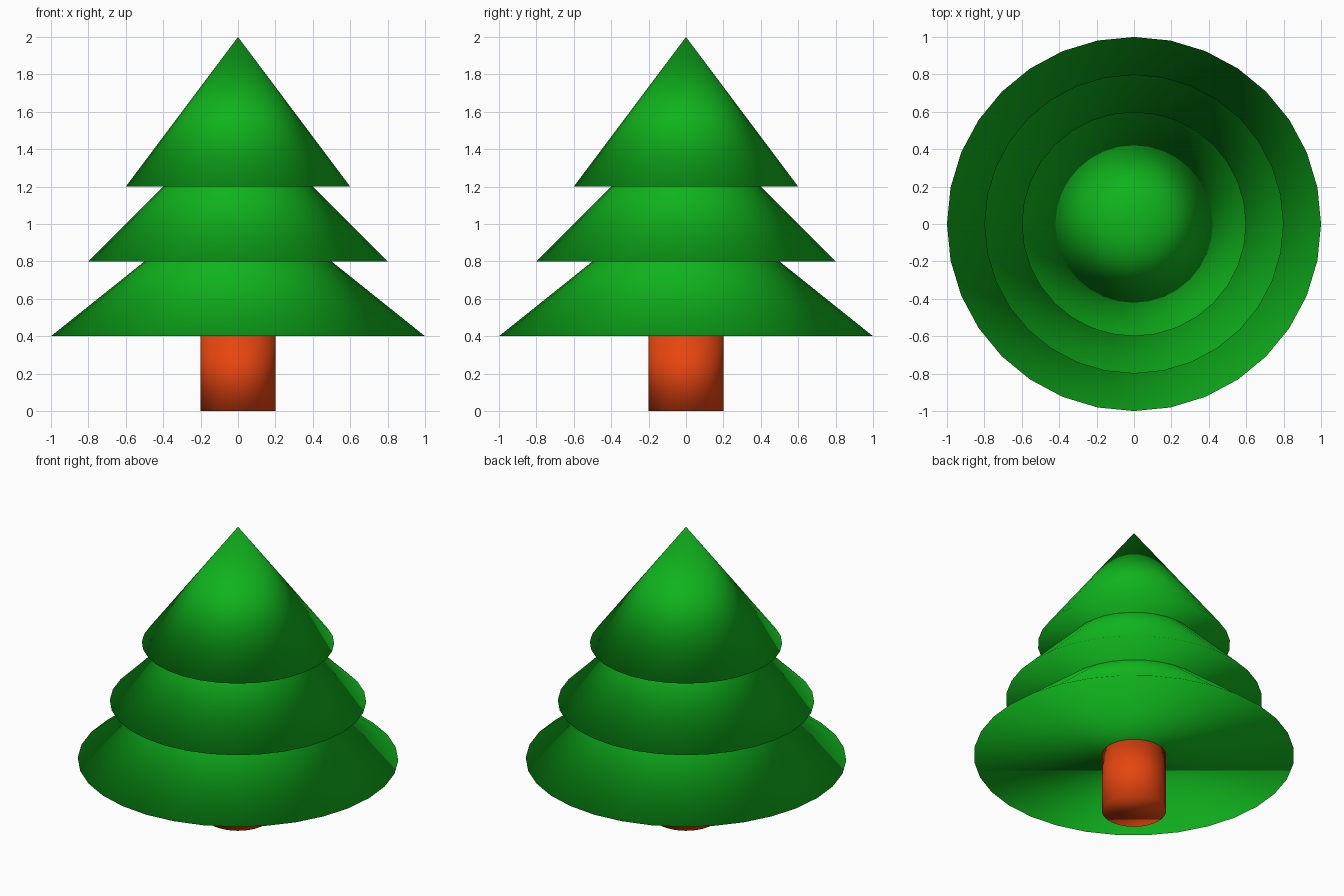
import bpy

if "Cube" in bpy.data.objects:
    bpy.data.objects.remove(bpy.data.objects["Cube"])


def material(name, color):
    mat = bpy.data.materials.new(name)
    mat.diffuse_color = color
    mat.use_nodes = True
    mat.node_tree.nodes["Principled BSDF"].inputs["Base Color"].default_value = mat.diffuse_color
    return mat


def finish(name, mat):
    obj = bpy.context.object
    obj.name = name
    obj.data.materials.append(mat)
    bpy.ops.object.shade_smooth()


bark = material("bark", (0.8, 0.06, 0.005, 1))
needles = material("needles", (0.005, 0.45, 0.012, 1))

# Trunk
bpy.ops.mesh.primitive_cylinder_add(vertices=32, radius=0.2, depth=0.4, location=(0, 0, 0.2))
finish("trunk", bark)

# Three overlapping foliage cones, each 0.8 tall
for name, radius, base in (("lower_foliage", 1.0, 0.4),
                           ("middle_foliage", 0.8, 0.8),
                           ("upper_foliage", 0.6, 1.2)):
    bpy.ops.mesh.primitive_cone_add(vertices=32, radius1=radius, radius2=0, depth=0.8,
                                    location=(0, 0, base + 0.4))
    finish(name, needles)
